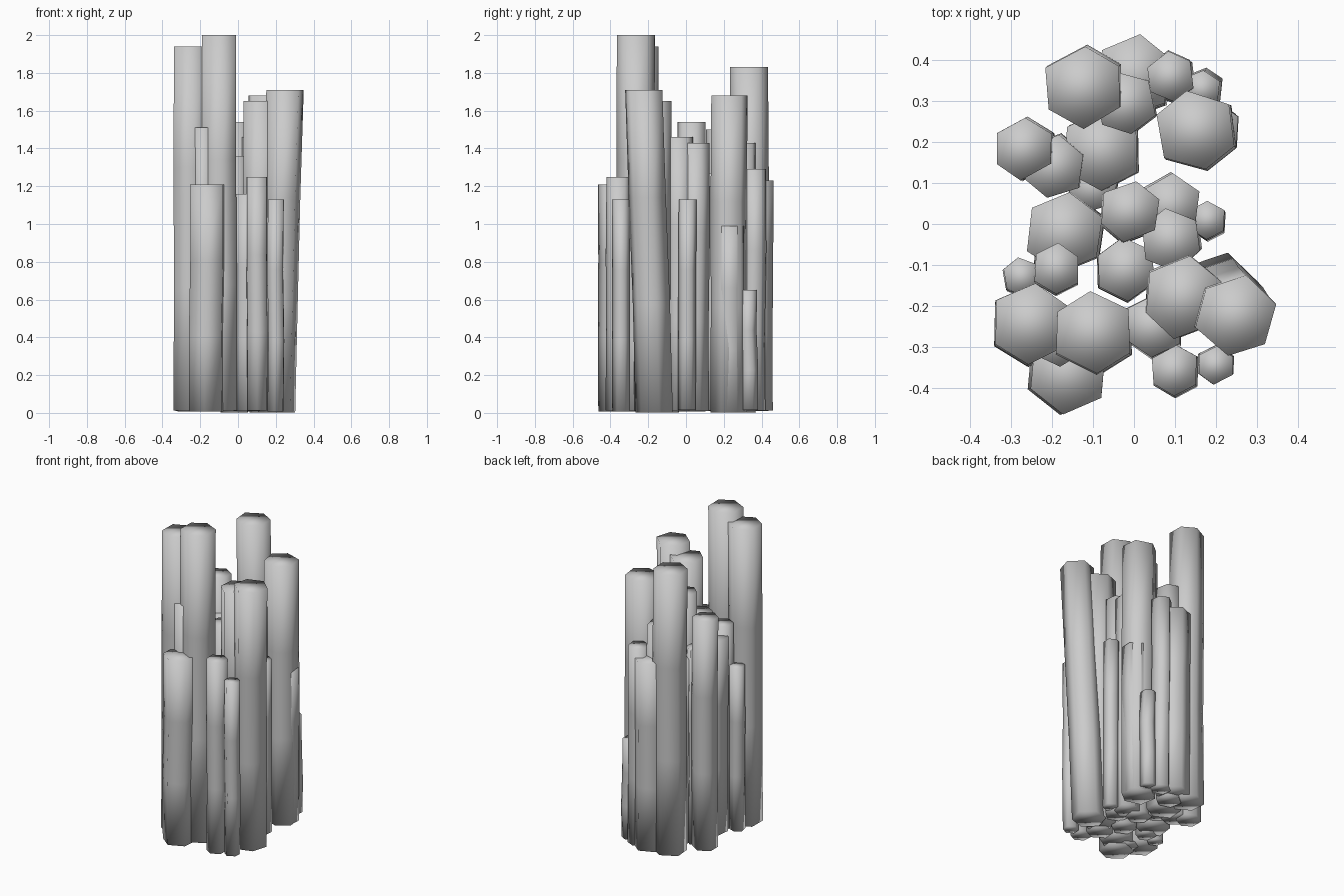
import bpy, bmesh, random
from math import cos, sin, radians

if "Cube" in bpy.data.objects:
    bpy.data.objects.remove(bpy.data.objects["Cube"])

random.seed(4)
SIDES = 6

# Columns grouped by radius: (top x, top y, height)
groups = {
    0.102: [(-0.25, -0.243, 1.94), (-0.10, -0.265, 2.0), (-0.16, -0.365, 1.21),
            (0.12, -0.18, 1.65), (0.25, -0.225, 1.71), (-0.17, -0.02, 1.27),
            (-0.125, 0.335, 1.83), (0.15, 0.23, 1.68), (-0.08, 0.18, 1.2),
            (0.0, 0.362, 1.23)],
    0.078: [(0.045, -0.25, 1.16), (-0.02, -0.11, 1.36), (0.09, -0.04, 1.46),
            (0.09, 0.045, 1.43), (-0.01, 0.03, 1.54), (0.185, 0.23, 0.99),
            (-0.27, 0.185, 1.5), (-0.195, 0.14, 1.27), (-0.02, 0.295, 1.43)],
    0.063: [(0.1, -0.358, 1.25), (0.09, 0.36, 1.29), (-0.19, -0.11, 1.33),
            (-0.185, -0.285, 1.51), (-0.1, 0.09, 1.0)],
    0.048: [(0.2, -0.345, 1.13), (0.18, 0.01, 1.13), (-0.275, -0.13, 1.07),
            (0.165, 0.33, 0.65)],
}


def stone_column(name, x, y, r, h, lean):
    """Slightly irregular six-sided prism, its foot shifted by lean."""
    bm = bmesh.new()
    rot = 90 + random.uniform(-12, 12)
    shape = [(radians(rot + 360 * i / SIDES + random.uniform(-4, 4)),
              r * random.uniform(0.96, 1.02)) for i in range(SIDES)]
    base = random.uniform(0, 0.015)
    rings = []
    for k in range(4):
        t = k / 3
        wob = 0.004 if k in (1, 2) else 0
        cx = x + lean[0] * (1 - t) + random.uniform(-wob, wob)
        cy = y + lean[1] * (1 - t) + random.uniform(-wob, wob)
        z = base + (h - base) * t
        rings.append([bm.verts.new((cx + d * cos(a), cy + d * sin(a), z))
                      for a, d in shape])
    for lo, up in zip(rings, rings[1:]):
        for i in range(SIDES):
            j = (i + 1) % SIDES
            bm.faces.new((lo[i], lo[j], up[j], up[i]))
    bm.faces.new(rings[-1])
    bm.faces.new(rings[0][::-1])
    for f in bm.faces:
        f.smooth = True
    mesh = bpy.data.meshes.new(name)
    bm.to_mesh(mesh)
    bm.free()
    bpy.context.collection.objects.link(bpy.data.objects.new(name, mesh))


n = 0
for radius, spots in groups.items():
    for x, y, h in spots:
        n += 1
        # The outermost right column leans strongly, the others barely
        lean = (-0.045, 0.055) if x == 0.25 else (
            random.uniform(-0.006, 0.006), random.uniform(-0.006, 0.006))
        stone_column(f"stone_column_{n:02d}", x, y, radius, h, lean)
